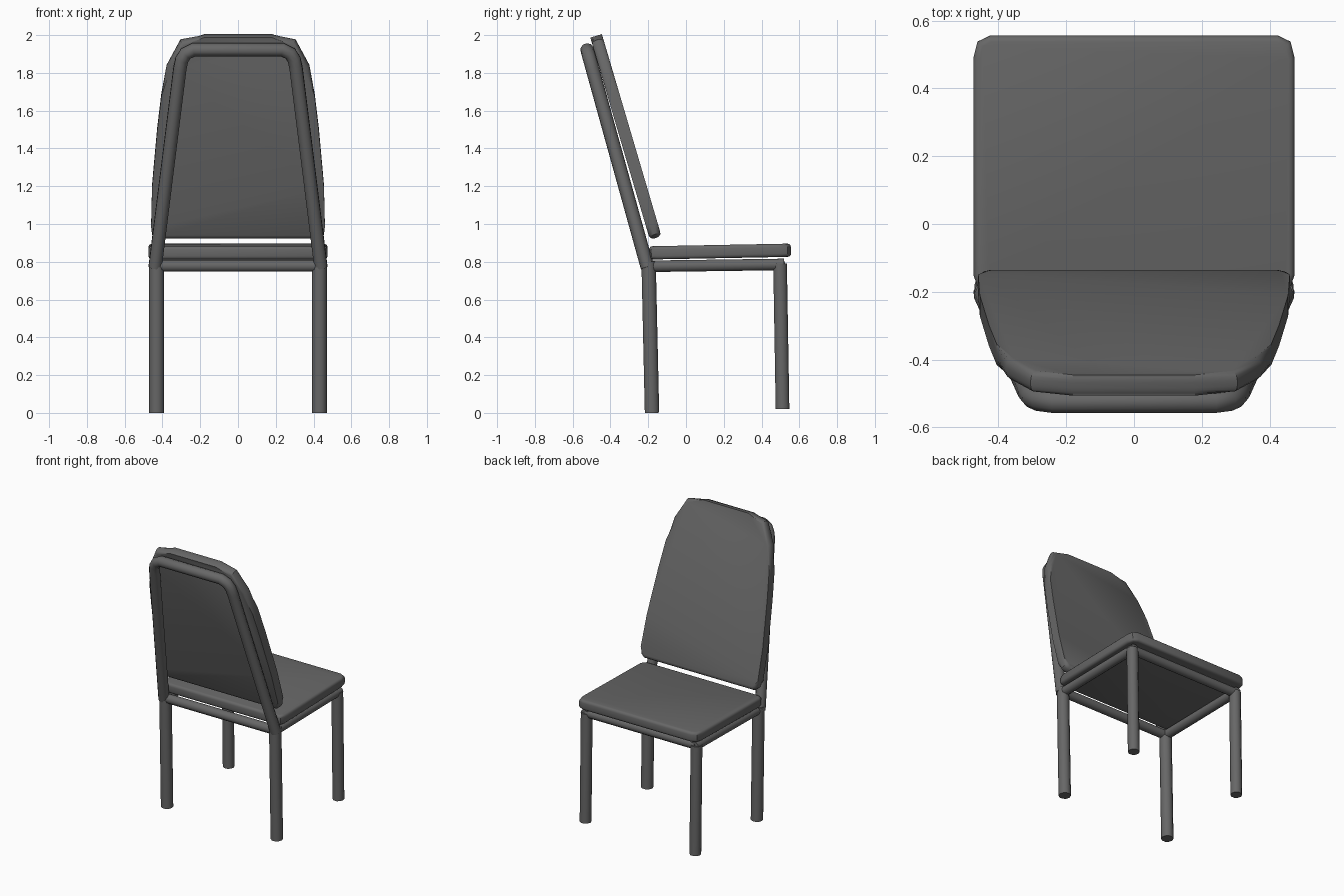
import bpy, bmesh, math
from mathutils import Vector

if "Cube" in bpy.data.objects:
    bpy.data.objects.remove(bpy.data.objects["Cube"])

mat = bpy.data.materials.new("charcoal grey")
mat.diffuse_color = (0.135, 0.135, 0.135, 1)
mat.use_nodes = True
mat.node_tree.nodes["Principled BSDF"].inputs["Base Color"].default_value = mat.diffuse_color


def finish(ob, name, angle=40):
    ob.name = name
    ob.data.materials.clear()
    ob.data.materials.append(mat)
    bpy.ops.object.select_all(action='DESELECT')
    ob.select_set(True)
    bpy.context.view_layer.objects.active = ob
    bpy.ops.object.shade_smooth_by_angle(angle=math.radians(angle))


def tube(name, pts, r):
    """Capped ten-sided tube swept along a polyline."""
    cu = bpy.data.curves.new(name, 'CURVE')
    cu.dimensions = '3D'
    cu.bevel_depth = r
    cu.bevel_resolution = 3
    cu.use_fill_caps = True
    sp = cu.splines.new('POLY')
    sp.points.add(len(pts) - 1)
    for p, co in zip(sp.points, pts):
        p.co = (*co, 1)
    ob = bpy.data.objects.new(name, cu)
    bpy.context.collection.objects.link(ob)
    bpy.ops.object.select_all(action='DESELECT')
    ob.select_set(True)
    bpy.context.view_layer.objects.active = ob
    bpy.ops.object.convert(target='MESH')
    finish(bpy.context.view_layer.objects.active, name, 50)


def cushion(name, outline, normal, thick, bevel):
    """Outline extruded both ways along its normal, with rounded rims."""
    n = Vector(normal).normalized() * thick / 2
    bm = bmesh.new()
    lo = [bm.verts.new(Vector(p) - n) for p in outline]
    hi = [bm.verts.new(Vector(p) + n) for p in outline]
    caps = [bm.faces.new(lo), bm.faces.new(hi)]
    for i in range(len(lo)):
        j = (i + 1) % len(lo)
        bm.faces.new((lo[i], lo[j], hi[j], hi[i]))
    rims = list({e for f in caps for e in f.edges})
    bmesh.ops.bevel(bm, geom=rims, offset=bevel, segments=3, profile=0.5, affect='EDGES')
    bmesh.ops.recalc_face_normals(bm, faces=bm.faces)
    me = bpy.data.meshes.new(name)
    bm.to_mesh(me)
    bm.free()
    ob = bpy.data.objects.new(name, me)
    bpy.context.collection.objects.link(ob)
    finish(ob, name)


# Legs and side rails, mirrored left and right
for s, side in ((-1, "left"), (1, "right")):
    x = 0.431 * s
    tube(f"backrest_leg_{side}", [(x, -0.18, 0), (x, -0.198, 0.80)], 0.04)
    tube(f"seat_end_leg_{side}", [(x, 0.511, 0.02), (x, 0.498, 0.79)], 0.038)
    tube(f"side_rail_{side}", [(x, -0.20, 0.776), (x, 0.52, 0.786)], 0.032)

# Cross rails under the seat
tube("backrest_rail", [(-0.43, -0.198, 0.778), (0.43, -0.198, 0.778)], 0.032)
tube("seat_end_rail", [(-0.43, 0.495, 0.786), (0.43, 0.495, 0.786)], 0.032)

# Bent tube hoop behind the backrest
half = [(0.439, 0.77), (0.308, 1.82), (0.298, 1.868), (0.277, 1.902), (0.235, 1.922)]
path = half + [(-x, z) for x, z in reversed(half)]
tube("backrest_hoop", [(x, -0.207 - 0.277 * (z - 0.78), z) for x, z in path], 0.036)

# Backrest cushion, tapered towards the top and leaning back
half = [(0.43, 0.926), (0.455, 0.945), (0.46, 0.99), (0.455, 1.20), (0.428, 1.50),
        (0.405, 1.69), (0.378, 1.84), (0.305, 1.975), (0.18, 1.996)]
path = half + [(-x, z) for x, z in reversed(half)]
cushion("backrest_cushion",
        [(x, -0.163 - 0.295 * (z - 0.935), z) for x, z in path],
        (0, 0.959, 0.283), 0.064, 0.024)

# Seat cushion with rounded corners, slightly raised at the open end
half = [(0.43, -0.195), (0.462, -0.184), (0.474, -0.15),
        (0.474, 0.49), (0.462, 0.538), (0.425, 0.556)]
path = half + [(-x, y) for x, y in reversed(half)]
cushion("seat_cushion",
        [(x, y, 0.847 + 0.019 * (y + 0.195)) for x, y in path],
        (0, -0.019, 1), 0.07, 0.018)
